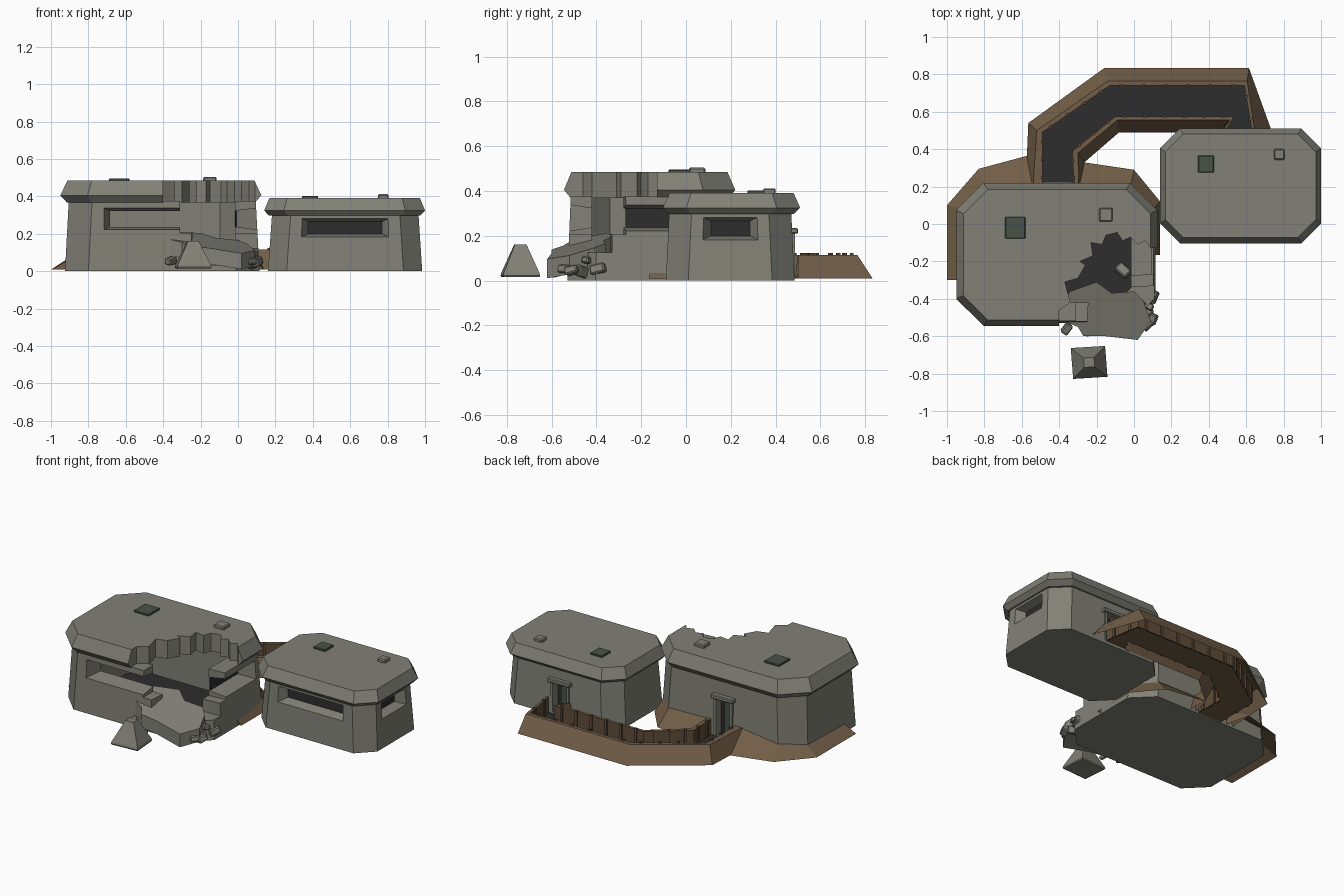
import bpy, bmesh, math, random
from mathutils import Matrix, Euler, Vector

random.seed(4)
if "Cube" in bpy.data.objects:
    bpy.data.objects.remove(bpy.data.objects["Cube"])


def material(name, rgb):
    m = bpy.data.materials.new(name)
    m.use_nodes = True
    m.diffuse_color = (*rgb, 1)
    m.node_tree.nodes["Principled BSDF"].inputs["Base Color"].default_value = (*rgb, 1)
    return m


concrete = material("concrete", (0.22, 0.22, 0.185))
earth = material("earth", (0.165, 0.11, 0.062))
wood = material("wood", (0.115, 0.072, 0.04))
dark = material("dark interior", (0.026, 0.026, 0.026))
green = material("green steel", (0.065, 0.085, 0.065))


def finish(name, bm, mat, face_up=False):
    bmesh.ops.recalc_face_normals(bm, faces=bm.faces)
    if face_up and sum(f.normal.z * f.calc_area() for f in bm.faces) < 0:
        bmesh.ops.reverse_faces(bm, faces=bm.faces)
    me = bpy.data.meshes.new(name)
    bm.to_mesh(me)
    bm.free()
    me.materials.append(mat)
    ob = bpy.data.objects.new(name, me)
    bpy.context.collection.objects.link(ob)
    return ob


def bridge(name, lines, mat, closed=False, caps=True):
    """Join rows of points; closed rows give a solid, open rows give a bank."""
    bm = bmesh.new()
    rows = [[bm.verts.new(p) for p in line] for line in lines]
    n = len(rows[0])
    for a, b in zip(rows, rows[1:]):
        for i in range(n if closed else n - 1):
            j = (i + 1) % n
            bm.faces.new((a[i], a[j], b[j], b[i]))
    if closed:
        bm.faces.new(rows[0])
        bm.faces.new(rows[-1])
    elif caps and len(rows) > 2:
        bm.faces.new([r[0] for r in rows])
        bm.faces.new([r[-1] for r in rows])
    return finish(name, bm, mat, not closed)


def at(points, z):
    return [(x, y, z) for x, y in points]


def octagon(x0, x1, y0, y1, c, z):
    return at([(x0 + c, y0), (x1 - c, y0), (x1, y0 + c), (x1, y1 - c),
               (x1 - c, y1), (x0 + c, y1), (x0, y1 - c), (x0, y0 + c)], z)


def prism(name, points, z0, z1, mat=concrete):
    return bridge(name, [at(points, z0), at(points, z1)], mat, True)


def box(name, loc, size, mat, rot=(0, 0, 0), bevel=0):
    bm = bmesh.new()
    bmesh.ops.create_cube(bm, size=1, matrix=Matrix.LocRotScale(
        Vector(loc), Euler(rot), Vector(size)))
    if bevel:
        bmesh.ops.bevel(bm, geom=bm.edges[:], offset=bevel, segments=1, affect='EDGES')
    return finish(name, bm, mat)


def cut(ob, cutter):
    cutter.hide_render = True
    mod = ob.modifiers.new("cut", 'BOOLEAN')
    mod.operation, mod.solver, mod.object = 'DIFFERENCE', 'EXACT', cutter
    bpy.context.view_layer.objects.active = ob
    bpy.ops.object.modifier_apply(modifier=mod.name)
    bpy.data.objects.remove(cutter)


def slit(ob, side, u0, u1, z0, z1, wall, depth, backed):
    """Splayed gun slit in the front or right wall, with a dark back."""
    def ring(v, grow):
        a, b, c, d = u0 - grow, u1 + grow, z0 - grow / 2, z1 + grow / 2
        uv = [(a, c), (b, c), (b, d), (a, d)]
        return [(u, v, z) if side == "front" else (v, u, z) for u, z in uv]
    inward = depth if side == "front" else -depth
    cut(ob, bridge("slit_cutter", [ring(wall - inward, 0.06), ring(wall, 0.035),
                                   ring(wall + inward, 0)], concrete, True))
    if backed:
        v, w = wall + inward * 0.97, u1 - u0
        loc = ((u0 + u1) / 2, v) if side == "front" else (v, (u0 + u1) / 2)
        size = (w, 0.006) if side == "front" else (0.006, w)
        box(side + "_slit_dark", (*loc, (z0 + z1) / 2), (*size, z1 - z0), dark)


def doorway(tag, ob, x, y, top):
    h = top - 0.02
    cut(ob, box("door_cutter", (x, y, 0.02 + h / 2), (0.1, 0.1, h), concrete))
    box(tag + "_door_dark", (x, y - 0.046, 0.02 + h / 2), (0.1, 0.006, h), dark)
    box(tag + "_door_leaf", (x - 0.03, y - 0.012, 0.02 + h / 2), (0.055, 0.02, h), green)
    box(tag + "_door_lintel", (x, y + 0.005, top + 0.012), (0.16, 0.04, 0.026), concrete, bevel=0.005)
    for s in (-1, 1):
        box(tag + "_door_jamb", (x + s * 0.057, y, 0.02 + h / 2), (0.016, 0.022, h), concrete)


# Damaged bunker: hollow walls
walls = bridge("damaged_walls", [octagon(-0.925, 0.115, -0.53, 0.205, 0.125, 0),
                                 octagon(-0.905, 0.095, -0.515, 0.19, 0.125, 0.375)], concrete, True)
cut(walls, bridge("room_cutter", [octagon(-0.80, -0.015, -0.42, 0.09, 0.08, 0.02),
                                  octagon(-0.80, -0.015, -0.42, 0.09, 0.08, 0.5)], concrete, True))
slit(walls, "front", -0.68, -0.1, 0.24, 0.32, -0.515, 0.11, False)
slit(walls, "right", -0.38, 0.0, 0.24, 0.32, 0.1, 0.13, False)
box("right_slit_dark", (-0.01, -0.13, 0.28), (0.008, 0.28, 0.085), dark)
doorway("damaged", walls, -0.41, 0.2, 0.26)

# Blown out corner, stepping down toward the middle of the breach
breaches = [([(-0.31, -0.7), (0.3, -0.7), (0.3, -0.25), (-0.02, -0.28), (-0.1, -0.3), (-0.31, -0.3)], 0.205),
            ([(-0.26, -0.7), (0.3, -0.7), (0.3, -0.32), (-0.05, -0.34), (-0.24, -0.36)], 0.125),
            ([(-0.2, -0.7), (0.3, -0.7), (0.04, -0.40), (-0.05, -0.38), (-0.18, -0.39)], 0.03)]
for points, z in breaches:
    cut(walls, prism("breach_cutter", points, z, 0.6))
bridge("room_floor", [octagon(-0.80, -0.015, -0.42, 0.09, 0.08, 0.021),
                      octagon(-0.80, -0.015, -0.42, 0.09, 0.08, 0.026)], dark, True)

# Damaged roof with a jagged edge
roof = bridge("damaged_roof", [octagon(-0.915, 0.09, -0.515, 0.19, 0.13, 0.368),
                               octagon(-0.95, 0.125, -0.545, 0.22, 0.145, 0.405),
                               octagon(-0.912, 0.088, -0.512, 0.185, 0.13, 0.485)], concrete, True)
jagged = [(-0.40, -0.8), (-0.40, -0.46), (-0.34, -0.42), (-0.37, -0.31), (-0.30, -0.29),
          (-0.26, -0.22), (-0.29, -0.2), (-0.22, -0.17), (-0.23, -0.1), (-0.17, -0.11),
          (-0.15, -0.06), (-0.09, -0.045), (-0.06, -0.09), (-0.02, -0.07), (0.02, -0.11),
          (0.06, -0.09), (0.09, -0.13), (0.3, -0.12), (0.3, -0.8)]
cut(roof, prism("roof_cutter", jagged, 0.2, 0.7))

# Intact bunker
body = bridge("intact_walls", [octagon(0.16, 0.985, -0.09, 0.485, 0.1, 0),
                               octagon(0.182, 0.965, -0.075, 0.47, 0.1, 0.305)], concrete, True)
slit(body, "front", 0.375, 0.77, 0.2, 0.265, -0.08, 0.06, True)
slit(body, "right", 0.112, 0.285, 0.2, 0.265, 0.97, 0.06, True)
doorway("intact", body, 0.56, 0.475, 0.21)
bridge("intact_roof", [octagon(0.165, 0.975, -0.08, 0.48, 0.1, 0.297),
                       octagon(0.14, 1.0, -0.103, 0.51, 0.105, 0.325),
                       octagon(0.168, 0.972, -0.072, 0.48, 0.095, 0.392)], concrete, True)

# Roof hatches and vents
for x, y, z, s in ((-0.635, -0.02, 0.485, 0.108), (0.385, 0.32, 0.392, 0.085)):
    box("roof_hatch", (x, y, z + 0.003), (s, s * 1.08, 0.016), green, bevel=0.004)
for x, y, z, s in ((-0.15, 0.05, 0.485, 0.072), (0.777, 0.372, 0.392, 0.057)):
    box("roof_vent", (x, y, z + 0.005), (s, s, 0.03), concrete, bevel=0.006)

# Fallen roof slab leaning in the breach
slab = [(-0.41, -0.44), (-0.40, -0.51), (-0.30, -0.55), (-0.27, -0.6), (-0.15, -0.6), (0.02, -0.62),
        (0.09, -0.52), (0.05, -0.41), (0.0, -0.36), (-0.12, -0.37), (-0.2, -0.31), (-0.34, -0.36)]
tilted = [(x, y, 0.215 - 0.13 * (x + 0.38) + 0.26 * (y + 0.36)) for x, y in slab]
bridge("fallen_slab", [[(x, y, z - 0.085) for x, y, z in tilted], tilted], concrete, True)

# Rubble
rubble = [(0.10, -0.39, 0.05, 0.07), (0.10, -0.51, 0.045, 0.06), (0.06, -0.46, 0.04, 0.08),
          (0.07, -0.54, 0.05, 0.06), (0.03, -0.42, 0.08, 0.06), (-0.06, -0.25, 0.06, 0.075),
          (-0.36, -0.56, 0.055, 0.06), (0.08, -0.44, 0.09, 0.05), (-0.25, -0.58, 0.03, 0.04)]
for x, y, z, s in rubble:
    box("rubble", (x, y, z), (s, s * 0.7, s * 0.6), concrete,
        [random.uniform(-0.4, 0.4), random.uniform(-0.3, 0.3), random.uniform(0, 3)], 0.006)

# Anti-tank obstacle
tooth = [[(-0.24 + s * math.cos(a), -0.74 + s * 0.9 * math.sin(a), z)
          for a in (math.radians(49 + 90 * k) for k in range(4))]
         for s, z in ((0.125, 0.015), (0.13, 0.022), (0.125, 0.035), (0.04, 0.162))]
bridge("obstacle", tooth, concrete, True)

# Trench: earth banks, plank walls, posts and floor
outer_wall = [(0.63, 0.5), (0.59, 0.74), (-0.13, 0.74), (-0.49, 0.49), (-0.49, 0.2)]
outer_crest = [(0.645, 0.5), (0.605, 0.765), (-0.14, 0.765), (-0.52, 0.5), (-0.54, 0.2)]
outer_base = [(0.735, 0.5), (0.615, 0.833), (-0.16, 0.833), (-0.565, 0.54), (-0.58, 0.2)]
inner_wall = [(0.49, 0.5), (0.535, 0.575), (-0.10, 0.575), (-0.33, 0.39), (-0.32, 0.2)]
inner_crest = [(0.475, 0.5), (0.51, 0.555), (-0.09, 0.555), (-0.30, 0.38), (-0.295, 0.2)]
inner_base = [(0.45, 0.485), (0.48, 0.49), (-0.08, 0.49), (-0.265, 0.33), (-0.26, 0.2)]
for tag, wall, crest, base in (("outer", outer_wall, outer_crest, outer_base),
                               ("inner", inner_wall, inner_crest, inner_base)):
    bridge(tag + "_bank", [at(base, 0.01), at(crest, 0.115), at(wall, 0.115)], earth)
    bridge(tag + "_planks", [at(wall, 0.115), at(wall, 0.01)], wood)
    for (x0, y0), (x1, y1) in zip(wall, wall[1:]):
        length = math.hypot(x1 - x0, y1 - y0)
        count = max(1, round(length / 0.115))
        for i in range(count):
            t = (i + 0.5) / count
            box(tag + "_post", (x0 + (x1 - x0) * t, y0 + (y1 - y0) * t, 0.066), (0.016, 0.016, 0.115),
                wood, (0, 0, math.atan2(y1 - y0, x1 - x0)))
bridge("trench_floor", [at(outer_wall, 0.016), at(inner_wall, 0.016)], dark)
bridge("trench_bed", [at(outer_wall, 0.008), at(inner_wall, 0.008)], earth)

# Earth banked against the damaged bunker
banks = {"left_earth": ([(-1, -0.3), (-1, 0.1), (-0.83, 0.295), (-0.57, 0.365)],
                        [(-0.915, -0.3), (-0.915, 0.08), (-0.79, 0.195), (-0.53, 0.195)],
                        (0.055, 0.065, 0.085, 0.115)),
         "right_earth": ([(-0.27, 0.33), (0.0, 0.29), (0.14, 0.12), (0.14, -0.165)],
                         [(-0.3, 0.195), (-0.02, 0.195), (0.10, 0.08), (0.10, -0.165)],
                         (0.115, 0.11, 0.1, 0.045))}
for name, (low, high, heights) in banks.items():
    top = [(x, y, z) for (x, y), z in zip(high, heights)]
    bridge(name, [at(low, 0.008), top, at(high, 0.008)], earth)
